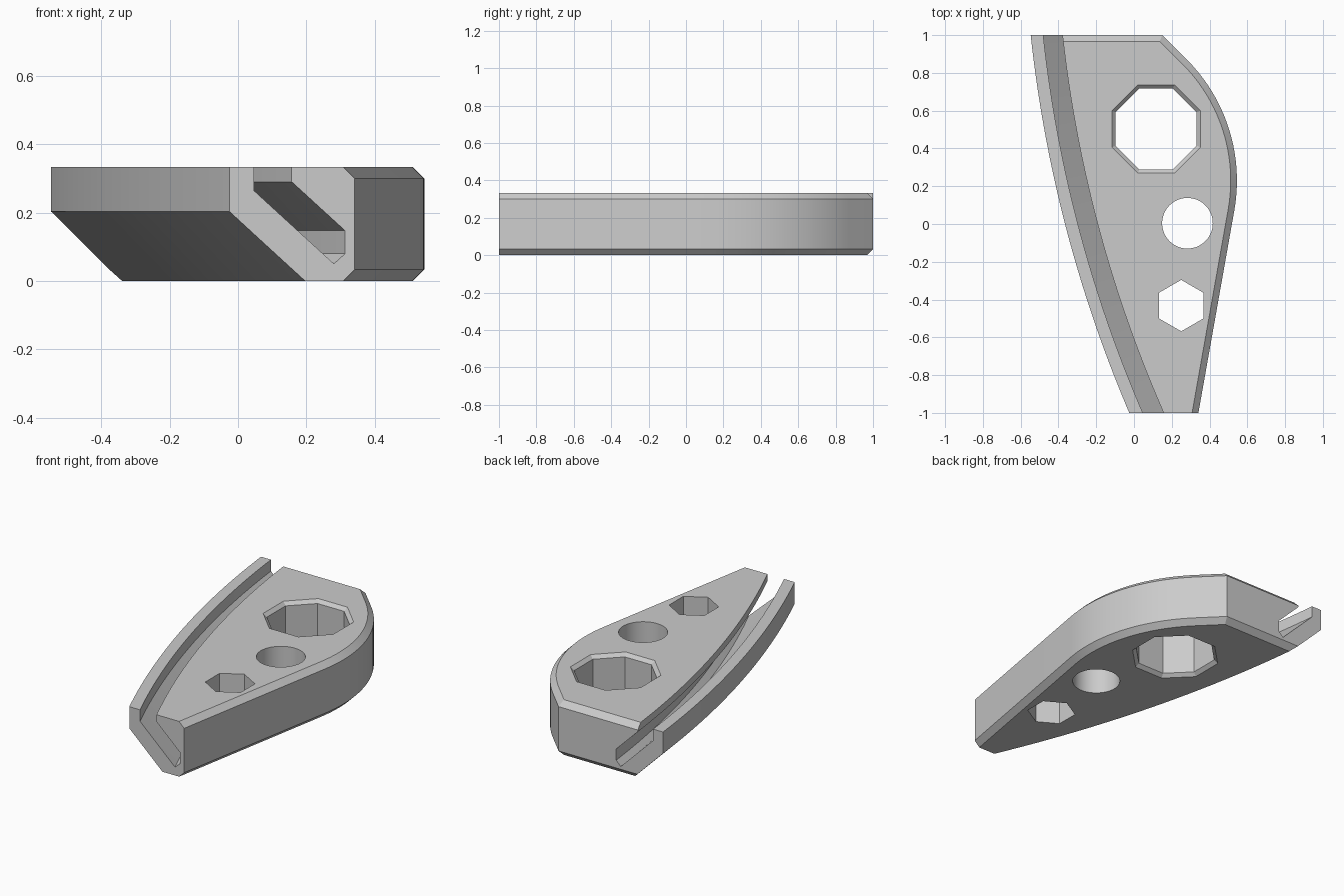
import bpy, bmesh
from math import sin, cos, pi, radians

if "Cube" in bpy.data.objects:
    bpy.data.objects.remove(bpy.data.objects["Cube"])

HEIGHT, BEVEL = 0.333, 0.033

grey = bpy.data.materials.new("plain grey")
grey.use_nodes = True
grey.diffuse_color = (0.6, 0.6, 0.6, 1)
grey.node_tree.nodes["Principled BSDF"].inputs["Base Color"].default_value = (0.6, 0.6, 0.6, 1)


def loft(name, rings):
    """Skin a stack of equal-length closed rings and cap both ends."""
    bm = bmesh.new()
    loops = [[bm.verts.new(p) for p in ring] for ring in rings]
    n = len(loops[0])
    for a, b in zip(loops, loops[1:]):
        for i in range(n):
            j = (i + 1) % n
            bm.faces.new((a[i], a[j], b[j], b[i]))
    bm.faces.new(loops[0])
    bm.faces.new(loops[-1])
    bmesh.ops.remove_doubles(bm, verts=bm.verts, dist=1e-5)
    bmesh.ops.recalc_face_normals(bm, faces=bm.faces)
    mesh = bpy.data.meshes.new(name)
    bm.to_mesh(mesh)
    bm.free()
    mesh.materials.append(grey)
    ob = bpy.data.objects.new(name, mesh)
    bpy.context.collection.objects.link(ob)
    return ob


def outline(z, inset, rail_inset):
    """Plan of the plate: straight flank, round shoulder, angled corner, back edge."""
    pts = [(-0.9, -1), (0.341 - inset / cos(radians(10)), -1)]
    for i in range(21):
        a = radians(-10 + 55 * i / 20)
        r = 0.906 - inset
        pts.append((-0.361 + r * cos(a), 0.23 + r * sin(a)))
    pts += [(0.15 - 0.414 * inset, 1 - inset), (-0.43, 1 - inset),
            (-0.43, 1 - rail_inset), (-0.9, 1 - rail_inset)]
    return [(x, y, z) for x, y in pts]


def ring(x, y, z, radius, sides, turn):
    return [(x + radius * cos(turn + 2 * pi * i / sides),
             y + radius * sin(turn + 2 * pi * i / sides), z) for i in range(sides)]


def cut(ob, cutter, operation):
    mod = ob.modifiers.new("cut", 'BOOLEAN')
    mod.operation, mod.solver, mod.object = operation, 'EXACT', cutter
    bpy.context.view_layer.objects.active = ob
    bpy.ops.object.modifier_apply(modifier=mod.name)
    bpy.data.objects.remove(cutter)


# Plate with chamfered rim; the rail side of the back edge stays square on top
plate = loft("slotted_plate", [outline(0, BEVEL, BEVEL), outline(BEVEL, 0, 0),
                               outline(HEIGHT - BEVEL, 0, 0), outline(HEIGHT, BEVEL, 0)])

# Curved side: undercut wall and slanted slot, as a (depth, height) section swept on an arc
section = [(0, 0.5), (0, 0.203), (0.303, -0.1), (1.6, -0.1), (1.6, 0.5),
           (0.167, 0.5), (0.167, 0.29), (0.31, 0.147), (0.31, 0.08),
           (0.28, 0.05), (0.066, 0.264), (0.066, 0.5)]
STEPS = 60
sweep = []
for k in range(STEPS + 1):
    a = radians(172 + 42 * k / STEPS)
    sweep.append([(6.413 + (7 - d) * cos(a), 1.748 + (7 - d) * sin(a), z) for d, z in section])
cut(plate, loft("side_cutter", sweep), 'INTERSECT')

# Octagonal hole, chamfered at both ends
R_IN, LIP, OVER = 0.214 / cos(pi / 8), 0.02 / cos(pi / 8), 0.05
levels = [(-OVER, LIP), (0, LIP), (0.02, 0), (HEIGHT - 0.02, 0), (HEIGHT, LIP), (HEIGHT + OVER, LIP)]
cut(plate, loft("octagon_cutter", [ring(0.117, 0.503, z, R_IN + e, 8, pi / 8) for z, e in levels]),
    'DIFFERENCE')

# Round and hexagonal through holes
for x, y, radius, sides, turn in ((0.283, 0.004, 0.134, 64, 0), (0.25, -0.432, 0.136, 6, pi / 2)):
    cut(plate, loft("hole_cutter", [ring(x, y, z, radius, sides, turn) for z in (-OVER, HEIGHT + OVER)]),
        'DIFFERENCE')

bpy.ops.object.select_all(action='DESELECT')
plate.select_set(True)
bpy.context.view_layer.objects.active = plate
bpy.ops.object.shade_smooth_by_angle(angle=radians(25))
